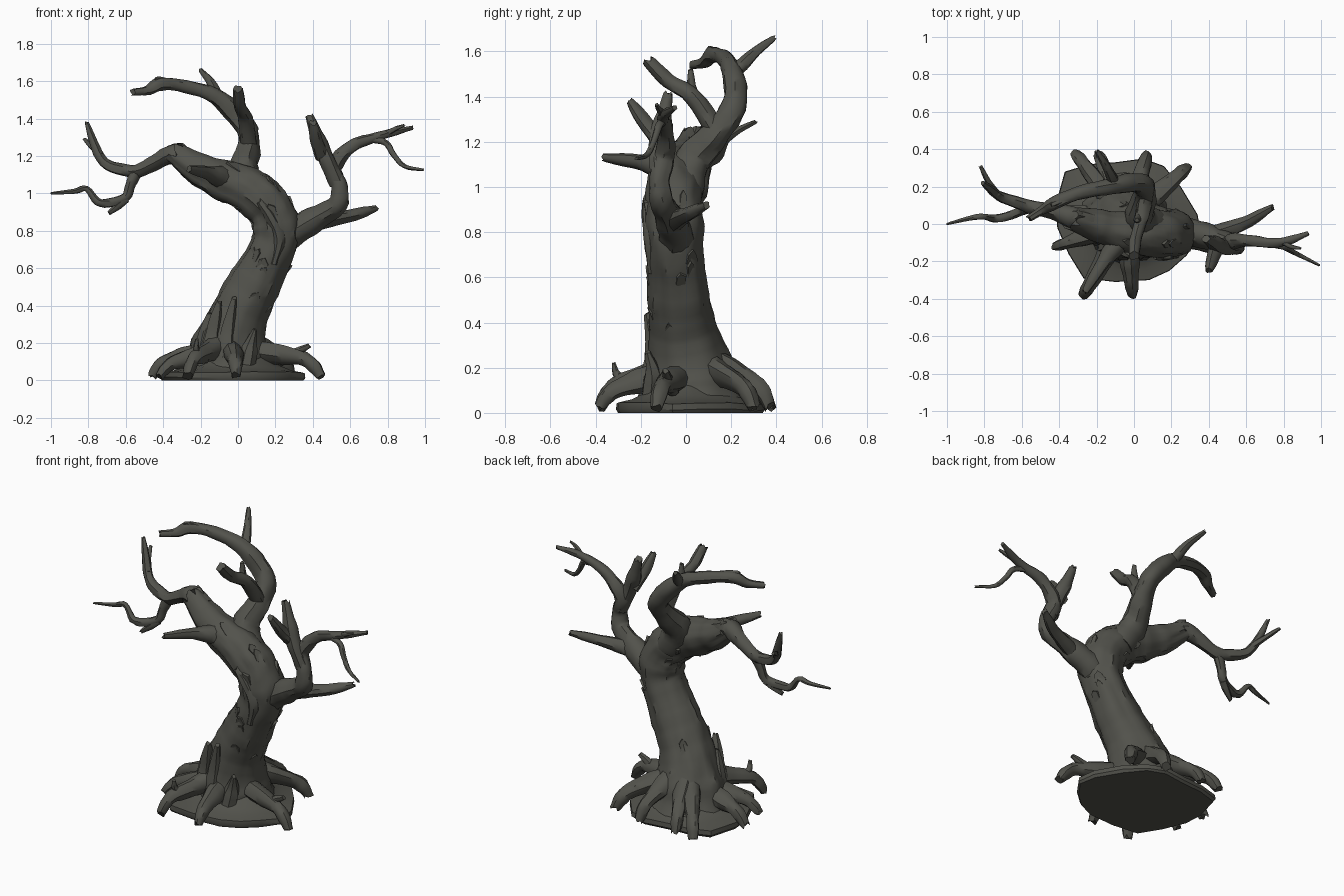
import bpy, bmesh, math, random
from mathutils import Vector, noise

random.seed(4)
if "Cube" in bpy.data.objects:
    bpy.data.objects.remove(bpy.data.objects["Cube"], do_unlink=True)

bark = bpy.data.materials.new("dark grey bark")
bark.use_nodes = True
COLOR = (0.085, 0.085, 0.072, 1)
bark.diffuse_color = COLOR
bark.node_tree.nodes["Principled BSDF"].inputs["Base Color"].default_value = COLOR


def finish(bm, name, angle=40):
    """Turn a bmesh into a smooth-shaded bark object."""
    bmesh.ops.recalc_face_normals(bm, faces=bm.faces[:])
    mesh = bpy.data.meshes.new(name)
    bm.to_mesh(mesh)
    bm.free()
    mesh.materials.append(bark)
    obj = bpy.data.objects.new(name, mesh)
    bpy.context.collection.objects.link(obj)
    bpy.ops.object.select_all(action='DESELECT')
    obj.select_set(True)
    bpy.context.view_layer.objects.active = obj
    bpy.ops.object.shade_smooth_by_angle(angle=math.radians(angle))
    return obj


def spline(points, steps):
    """Catmull-Rom through (x, y, z, radius) points."""
    p = [Vector(q) for q in points]
    p = [p[0] * 2 - p[1]] + p + [p[-1] * 2 - p[-2]]
    out = []
    for a, b, c, d in zip(p, p[1:], p[2:], p[3:]):
        for i in range(steps):
            t = i / steps
            out.append(0.5 * (2 * b + (c - a) * t + (2 * a - 5 * b + 4 * c - d) * t * t
                              + (3 * b - a - 3 * c + d) * t ** 3))
    return out + [p[-2]]


def limb(name, points, sides=10, steps=4, rough=0.2, jag=0.6):
    """A gnarled tapering tube with a splintered end."""
    bm = bmesh.new()
    path = spline(points, steps)
    normal, rings = None, []
    for i, q in enumerate(path):
        ahead, behind = path[min(i + 1, len(path) - 1)], path[max(i - 1, 0)]
        tangent = (ahead.xyz - behind.xyz).normalized()
        if normal is None:
            normal = tangent.orthogonal()
        normal = (normal - tangent * normal.dot(tangent)).normalized()
        side = tangent.cross(normal)
        radius = max(q.w, 0.006) * (1 + 0.7 * rough * noise.noise(q.xyz * 14))
        ring = []
        for k in range(sides):
            a = math.tau * k / sides
            out = normal * math.cos(a) + side * math.sin(a)
            ridge = noise.noise(out * 2.6 + q.xyz * 2.5) + 0.5 * noise.noise(out * 6 + q.xyz * 6)
            co = q.xyz + out * radius * (1 + rough * ridge)
            if i == len(path) - 1:
                co += tangent * radius * random.uniform(-jag, jag)
            ring.append(bm.verts.new(co))
        rings.append(ring)
    for r0, r1 in zip(rings, rings[1:]):
        for k in range(sides):
            j = (k + 1) % sides
            bm.faces.new((r0[k], r0[j], r1[j], r1[k]))
    bm.faces.new(rings[0])
    bm.faces.new(rings[-1])
    return finish(bm, name)


# Leaning trunk running into the heavy right-hand limb
TRUNK = [(-.05, .025, .03, .25), (-.04, .015, .18, .195), (.01, -.012, .36, .15),
         (.125, -.037, .58, .13), (.2, -.05, .75, .122), (.18, -.055, .9, .125),
         (.07, -.055, 1.01, .12), (-.09, -.035, 1.075, .1), (-.22, 0, 1.135, .082),
         (-.33, .03, 1.21, .06)]
limb("trunk", TRUNK, sides=32, steps=7, rough=0.11)

# Tall crown limb that arches over
limb("crown_limb", [(.1, -.02, .98, .1), (.03, .03, 1.12, .08), (.05, .12, 1.22, .065),
                    (.055, .2, 1.33, .055), (-.01, .22, 1.42, .052), (-.12, .2, 1.52, .044),
                    (-.28, .17, 1.57, .036), (-.41, .12, 1.585, .034), (-.48, .08, 1.55, .026),
                    (-.56, .03, 1.54, .018)], sides=14)
limb("crown_twig", [(-.1, .2, 1.49, .03), (-.12, .25, 1.54, .026), (-.15, .31, 1.6, .022),
                    (-.2, .39, 1.66, .012)])
limb("crown_stub", [(.06, .13, 1.25, .045), (.04, .03, 1.4, .036), (.01, -.08, 1.47, .032),
                    (.0, -.17, 1.56, .026)])
limb("crown_splinter", [(.05, .09, 1.33, .03), (.02, .03, 1.42, .022), (.015, .02, 1.52, .012)])
limb("crown_end_splinter", [(-.34, .15, 1.58, .025), (-.42, .11, 1.61, .014), (-.44, .1, 1.61, .009)])

# Slender branches at the end of the heavy limb
limb("outer_branch", [(-.24, .01, 1.17, .06), (-.34, .04, 1.21, .054), (-.44, .07, 1.165, .04),
                      (-.54, .09, 1.12, .034), (-.64, .12, 1.13, .032), (-.72, .15, 1.17, .028),
                      (-.77, .19, 1.27, .022), (-.81, .22, 1.38, .011)])
limb("outer_twig", [(-.73, .16, 1.2, .02), (-.78, .23, 1.25, .016), (-.82, .31, 1.29, .009)])
limb("drooping_branch", [(-.54, .09, 1.13, .03), (-.575, .08, 1.05, .028), (-.6, .07, .98, .026),
                         (-.68, .04, .95, .024), (-.75, .03, .955, .021), (-.81, .04, 1.025, .016),
                         (-.88, .03, 1.01, .013), (-1, 0, 1, .006)])
limb("drooping_stub", [(-.6, .07, .97, .024), (-.64, .05, .935, .022), (-.69, .03, .895, .012)])
limb("limb_end_stub", [(-.22, .02, 1.15, .05), (-.29, .04, 1.21, .04), (-.32, .05, 1.265, .022)])
limb("front_stub", [(-.05, -.06, 1.07, .07), (-.16, -.2, 1.11, .038), (-.26, -.36, 1.13, .018)])

# Forked branch on the other side
limb("side_branch", [(.2, -.05, .72, .08), (.31, -.05, .8, .075), (.44, -.08, .88, .06),
                     (.53, -.11, .94, .054), (.545, -.12, 1.03, .046), (.51, -.1, 1.12, .044),
                     (.55, -.09, 1.2, .038), (.63, -.09, 1.265, .032), (.72, -.1, 1.295, .028),
                     (.82, -.09, 1.325, .022), (.93, -.05, 1.35, .012)], sides=12)
limb("side_twig", [(.7, -.1, 1.29, .02), (.79, -.12, 1.27, .018), (.83, -.14, 1.21, .015),
                   (.89, -.17, 1.145, .012), (.99, -.22, 1.125, .007)])
limb("side_tip", [(.78, -.09, 1.31, .018), (.84, -.12, 1.345, .012), (.89, -.13, 1.365, .007)])
limb("side_stub", [(.53, -.11, 1.05, .045), (.48, -.12, 1.17, .044), (.43, -.1, 1.29, .038),
                   (.385, -.08, 1.41, .02)])
limb("side_fork", [(.45, -.11, 1.2, .04), (.42, -.18, 1.28, .034), (.4, -.25, 1.38, .018)])
limb("low_side_branch", [(.4, -.06, .84, .05), (.52, -.02, .865, .04), (.62, .02, .885, .034),
                         (.74, .09, .92, .018)])

# Arching roots: tip x, tip y, height at the trunk, knee height, thickness
ROOTS = [(-.46, .07, .15, .1, .036), (-.42, -.12, .14, .09, .032), (-.27, -.38, .17, .12, .036),
         (-.01, -.38, .16, .1, .034), (.44, -.13, .15, .115, .036), (.28, .3, .2, .12, .038),
         (.07, .37, .22, .13, .036), (-.19, .37, .22, .12, .034), (-.31, .37, .2, .12, .036)]
for n, (x, y, top, knee, r) in enumerate(ROOTS):
    cx, cy = -.04, .01
    at = lambda f: (cx + (x - cx) * f, cy + (y - cy) * f)
    limb("root_%d" % (n + 1), [(*at(.35), top, .06), (*at(.6), (top + knee) / 2, .05),
                               (*at(.82), knee, r * 1.05), (*at(.93), knee * .65, r),
                               (*at(1), .025, r * .75)])
limb("root_sprig", [(.22, -.06, .1, .03), (.3, -.08, .145, .024), (.38, -.09, .185, .012)])
limb("front_root_sprig", [(-.17, -.23, .12, .025), (-.22, -.3, .16, .02), (-.22, -.32, .22, .009)])

# Broken bark splinters standing against the lower trunk and the bend
SPLINTERS = [(-.2, -.07, .1, .36), (-.15, -.13, .1, .42), (-.07, -.155, .12, .44),
             (-.2, .05, .08, .3), (.04, -.15, .08, .27)]
for n, (x, y, z, top) in enumerate(SPLINTERS):
    limb("bark_splinter_%d" % (n + 1), [(x, y, z, .05), (x + .02, y + .005, (z + top) / 2, .038),
                                        (x + .05, y - .02, top, .013)], sides=7, rough=.3)
limb("front_bark_strip", [(.19, -.15, .62, .02), (.22, -.155, .76, .03), (.17, -.165, .88, .03),
                          (.11, -.175, .96, .016)], sides=7, rough=.3)

# Torn bark plates scattered along the trunk
bm = bmesh.new()
path = [q for q in spline(TRUNK, 7) if .35 < q.z < 1.07]
for n in range(26):
    i = random.randrange(len(path) - 1)
    q, tangent = path[i], (path[i + 1] - path[i]).xyz.normalized()
    a = random.uniform(0, math.tau)
    out = tangent.orthogonal().normalized()
    side = tangent.cross(out)
    out, side = out * math.cos(a) + side * math.sin(a), side * math.cos(a) - out * math.sin(a)
    length, width = random.uniform(.05, .09), random.uniform(.02, .04)
    inner, outer = [], []
    for k in range(7):
        b = math.tau * k / 7
        flat = tangent * math.cos(b) * length + side * math.sin(b) * width * random.uniform(.6, 1.2)
        lift = q.w * .985 + .01 * math.cos(b)
        inner.append(bm.verts.new(q.xyz + flat + out * (lift - .04)))
        outer.append(bm.verts.new(q.xyz + flat * .85 + out * lift))
    bm.faces.new(outer)
    bm.faces.new(inner[::-1])
    for k in range(7):
        j = (k + 1) % 7
        bm.faces.new((inner[k], inner[j], outer[j], outer[k]))
finish(bm, "bark_plates", 25)

# Irregular ground slab, mounded towards the trunk
OUTLINE = [(-.42, .1), (-.37, .28), (-.24, .32), (-.1, .33), (.05, .35), (.16, .31), (.25, .2),
           (.34, .05), (.36, -.06), (.28, -.17), (.19, -.25), (.08, -.3), (-.1, -.31),
           (-.27, -.29), (-.35, -.16), (-.41, -.02)]
bm = bmesh.new()
loops = [[bm.verts.new((x * s, y * s, z + (.012 * noise.noise((x * 9, y * 9, s)) if z else 0)))
          for x, y in OUTLINE]
         for s, z in [(.97, 0), (1, .015), (.99, .042), (.8, .055), (.62, .08), (.45, .13)]]
for low, high in zip(loops, loops[1:]):
    for k in range(len(low)):
        j = (k + 1) % len(low)
        bm.faces.new((low[k], low[j], high[j], high[k]))
bm.faces.new(loops[0])
bm.faces.new(loops[-1])
finish(bm, "ground_slab", 35)
